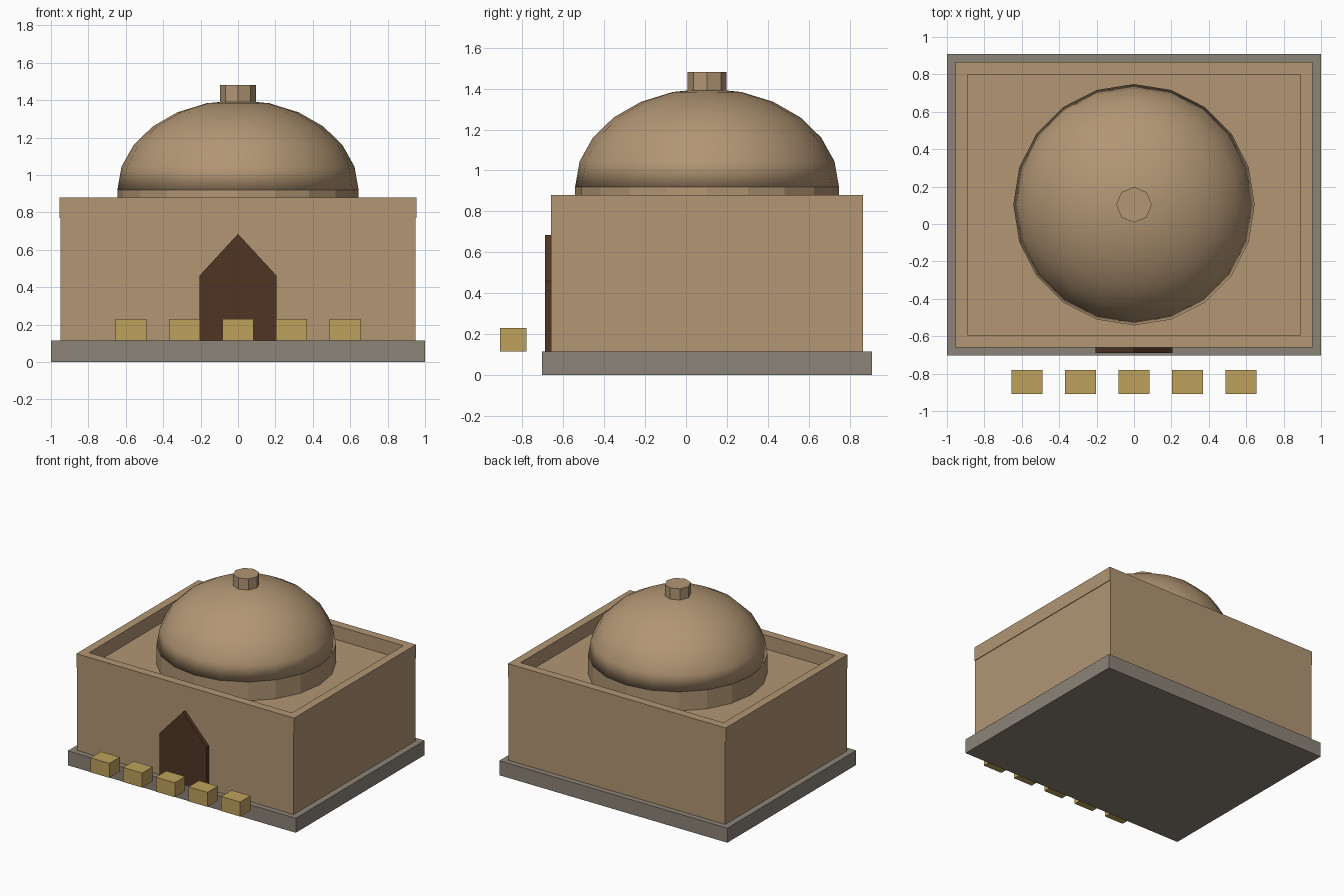
import bpy, bmesh, math
from mathutils import Matrix

if "Cube" in bpy.data.objects:
    bpy.data.objects.remove(bpy.data.objects["Cube"])

CY = 0.103  # building centre in y


def material(name, rgb):
    m = bpy.data.materials.new(name)
    lin = [(c / 255 / 12.92) if c < 11 else ((c / 255 + 0.055) / 1.055) ** 2.4 for c in rgb]
    m.diffuse_color = (*lin, 1)
    m.use_nodes = True
    m.node_tree.nodes["Principled BSDF"].inputs["Base Color"].default_value = m.diffuse_color
    return m


SAND = material("sandstone", (178, 150, 116))
GREY = material("grey_stone", (140, 131, 120))
WOOD = material("dark_wood", (79, 53, 36))
STRAW = material("straw_yellow", (190, 162, 92))


def finish(name, bm, mat, smooth=False):
    bmesh.ops.recalc_face_normals(bm, faces=bm.faces)
    for f in bm.faces:
        f.smooth = smooth
    me = bpy.data.meshes.new(name)
    bm.to_mesh(me)
    bm.free()
    me.materials.append(mat)
    ob = bpy.data.objects.new(name, me)
    bpy.context.collection.objects.link(ob)
    return ob


def box(name, x, y, z, mat):
    """Box from (min, max) ranges."""
    bm = bmesh.new()
    mtx = Matrix.Translation([(a + b) / 2 for a, b in (x, y, z)]) @ \
        Matrix.Diagonal([b - a for a, b in (x, y, z)] + [1])
    bmesh.ops.create_cube(bm, size=1, matrix=mtx)
    return finish(name, bm, mat)


def prism(name, sides, r, z0, z1, mat):
    """Upright prism on the dome axis, with a corner on +x."""
    bm = bmesh.new()
    ring = [bm.verts.new((r * math.cos(2 * math.pi * i / sides),
                          CY + r * math.sin(2 * math.pi * i / sides), z0)) for i in range(sides)]
    extrude(bm, ring, (0, 0, z1 - z0))
    return finish(name, bm, mat)


def extrude(bm, ring, vec):
    face = bm.faces.new(ring)
    new = bmesh.ops.extrude_face_region(bm, geom=[face], use_keep_orig=True)["geom"]
    bmesh.ops.translate(bm, vec=vec, verts=[g for g in new if isinstance(g, bmesh.types.BMVert)])


# Plinth and main hall
box("plinth", (-1, 1), (CY - 0.807, CY + 0.807), (0, 0.115), GREY)
box("hall_walls", (-0.95, 0.95), (CY - 0.763, CY + 0.763), (0.115, 0.77), SAND)

# Parapet: a rectangular ring around the flat roof
bm = bmesh.new()
loops = []
for hx, hy, z in ((0.955, 0.763, 0.77), (0.955, 0.763, 0.88), (0.89, 0.697, 0.88), (0.89, 0.697, 0.77)):
    loops.append([bm.verts.new((sx * hx, CY + sy * hy, z))
                  for sx, sy in ((-1, -1), (1, -1), (1, 1), (-1, 1))])
for k in range(4):
    a, b = loops[k], loops[(k + 1) % 4]
    for i in range(4):
        j = (i + 1) % 4
        bm.faces.new((a[i], a[j], b[j], b[i]))
finish("parapet", bm, SAND)

# Drum under the dome and finial on top
SEG = 20
prism("drum", SEG, 0.645, 0.77, 0.92, SAND)
prism("finial", 8, 0.095, 1.385, 1.48, SAND)

# Dome: flattened, closed hemisphere
bm = bmesh.new()
rings = []
for k in range(6):
    t = math.radians(15 * k)
    rings.append([bm.verts.new((0.645 * math.cos(t) * math.cos(2 * math.pi * i / SEG),
                                CY + 0.645 * math.cos(t) * math.sin(2 * math.pi * i / SEG),
                                0.92 + 0.48 * math.sin(t))) for i in range(SEG)])
top = bm.verts.new((0, CY, 1.40))
for i in range(SEG):
    j = (i + 1) % SEG
    for a, b in zip(rings, rings[1:]):
        bm.faces.new((a[i], a[j], b[j], b[i]))
    bm.faces.new((rings[-1][i], rings[-1][j], top))
bm.faces.new(rings[0])
finish("dome", bm, SAND, smooth=True)

# Pointed doorway slab
bm = bmesh.new()
outline = ((-0.207, 0.115), (0.207, 0.115), (0.207, 0.46), (0, 0.685), (-0.207, 0.46))
extrude(bm, [bm.verts.new((x, -0.69, z)) for x, z in outline], (0, 0.04, 0))
finish("doorway", bm, WOOD)

# Row of small blocks in front
for i in range(5):
    x = (i - 2) * 0.2865
    box(f"front_block_{i + 1}", (x - 0.083, x + 0.083), (-0.91, -0.78), (0.115, 0.23), STRAW)
